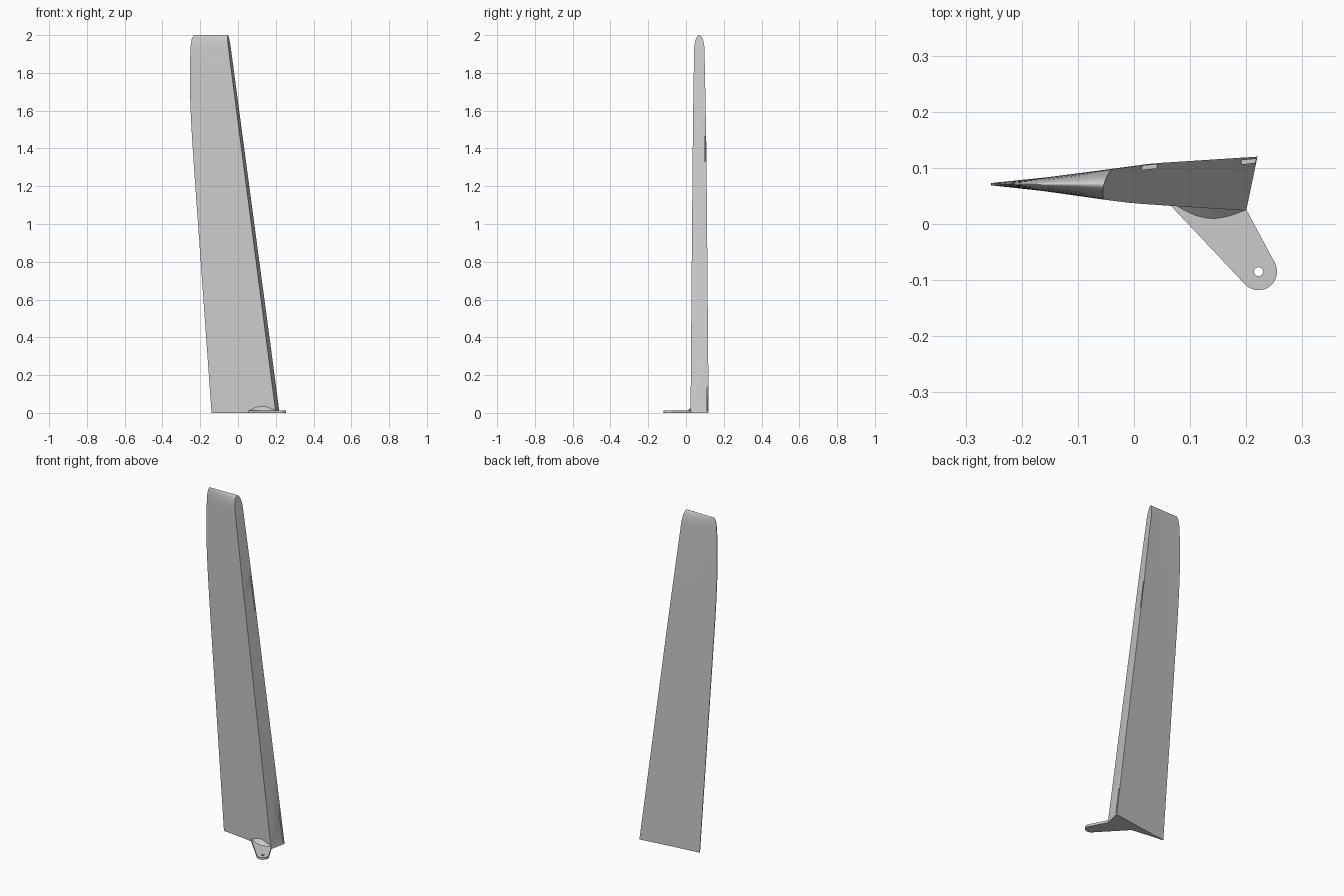
import bpy, bmesh, math
from mathutils import Vector, Matrix

if "Cube" in bpy.data.objects:
    bpy.data.objects.remove(bpy.data.objects["Cube"], do_unlink=True)

grey = bpy.data.materials.new("light_grey")
grey.use_nodes = True
grey.diffuse_color = (0.6, 0.6, 0.6, 1)
grey.node_tree.nodes["Principled BSDF"].inputs["Base Color"].default_value = (0.6, 0.6, 0.6, 1)


def finish(bm, name):
    bmesh.ops.recalc_face_normals(bm, faces=bm.faces)
    mesh = bpy.data.meshes.new(name)
    bm.to_mesh(mesh)
    bm.free()
    obj = bpy.data.objects.new(name, mesh)
    bpy.context.collection.objects.link(obj)
    mesh.materials.append(grey)
    return obj


def loft(name, rings):
    """Skin closed rings of points and cap both ends."""
    bm = bmesh.new()
    loops = [[bm.verts.new(p) for p in ring] for ring in rings]
    n = len(loops[0])
    for a, b in zip(loops, loops[1:]):
        for i in range(n):
            j = (i + 1) % n
            bm.faces.new((a[i], a[j], b[j], b[i]))
    bm.faces.new(loops[0][::-1])
    bm.faces.new(loops[-1])
    return finish(bm, name)


def select_only(obj):
    bpy.ops.object.select_all(action='DESELECT')
    obj.select_set(True)
    bpy.context.view_layer.objects.active = obj


def cut(obj, cutter):
    mod = obj.modifiers.new("cut", 'BOOLEAN')
    mod.operation, mod.solver, mod.object = 'DIFFERENCE', 'EXACT', cutter
    select_only(obj)
    bpy.ops.object.modifier_apply(modifier=mod.name)
    bpy.data.objects.remove(cutter, do_unlink=True)


def lerp_table(table, z):
    for (z0, v0), (z1, v1) in zip(table, table[1:]):
        if z <= z1:
            return v0 + (v1 - v0) * (z - z0) / (z1 - z0)
    return table[-1][1]


# Tapered blade with a rounded tip
TRAIL = [(0, -.14), (1.3, -.233), (1.45, -.243), (1.6, -.251), (1.72, -.255),
         (1.85, -.254), (1.94, -.251), (1.98, -.245), (2, -.235)]
FRONT = [(0, .024), (1, .032), (1.55, .037), (1.92, .043), (2, .044)]
BACK = [(0, .12), (1.4, .108), (1.92, .098), (2, .097)]
TIP = 1.92


def section(z):
    u = max(0, (z - TIP) / (2 - TIP))
    k = max(.03, math.sqrt(max(0, 1 - u * u)))
    tx = lerp_table(TRAIL, z)
    lead_front = Vector((.2 - .13 * z, lerp_table(FRONT, z), z))
    lead_back = Vector((.22 - .1335 * z, lerp_table(BACK, z), z))
    mid = (lead_front + lead_back) / 2
    lead_front = mid + (lead_front - mid) * k
    lead_back = mid + (lead_back - mid) * k
    trail_front = Vector((tx, .071 - .002 * k, z))
    trail_back = Vector((tx, .071 + .002 * k, z))
    # sides hollow very slightly toward the thin edge
    front_mid = trail_front.lerp(lead_front, .4) + Vector((0, .0015 * k, 0))
    back_mid = trail_back.lerp(lead_back, .4) - Vector((0, .0015 * k, 0))
    return [trail_front, front_mid, lead_front, lead_back, back_mid, trail_back]


heights = [0, .5, 1, 1.3, 1.45, 1.6, 1.72, 1.85]
heights += [TIP + (2 - TIP) * math.sin(math.radians(a)) for a in range(0, 91, 10)]
blade = loft("blade", [section(z) for z in heights])

# Two narrow hinge slots in the leading face
for z0, z1, x, y in ((.01, .21, .192, .110), (1.33, 1.53, .014, .1)):
    bm = bmesh.new()
    bmesh.ops.create_cube(bm, size=1)
    bmesh.ops.scale(bm, vec=(.1, .007, z1 - z0), verts=bm.verts)
    bmesh.ops.translate(bm, vec=(.05, 0, 0), verts=bm.verts)
    bmesh.ops.rotate(bm, matrix=Matrix.Rotation(math.radians(6), 3, 'Z'), verts=bm.verts)
    bmesh.ops.translate(bm, vec=(x, y, (z0 + z1) / 2), verts=bm.verts)
    cut(blade, finish(bm, "slot_cutter"))

# Control horn plate with a round end and a pin hole
cx, cy, r, thick = .222, -.085, .033, .013
outline = [(.055, .044)]
for i in range(25):
    a = math.radians(222 + (389 - 222) * i / 24)
    outline.append((cx + r * math.cos(a), cy + r * math.sin(a)))
outline.append((.2, .026))
horn = loft("control_horn", [[(x, y, z) for x, y in outline] for z in (0, thick)])
ring = [(cx + .008 * math.cos(t * math.tau / 24), cy + .008 * math.sin(t * math.tau / 24))
        for t in range(24)]
cut(horn, loft("pin_cutter", [[(x, y, z) for x, y in ring] for z in (-.1, .1)]))

# Lens-shaped fairing where the horn meets the blade
bm = bmesh.new()
low, high = [], []
N = 20
for i in range(N + 1):
    t = i / N
    x = .058 + (.2 - .058) * t
    y = .07 - .135 * (x + .14)
    s = math.sin(math.pi * t)
    low.append(bm.verts.new((x, y - .024 * s, thick - .001)))
    high.append(bm.verts.new((x, y + .002, thick + .024 * s)))
for i in range(N):
    bm.faces.new((low[i], low[i + 1], high[i + 1], high[i]))
bm.faces.new(low + high[::-1][:1] + high[:1])
fairing = finish(bm, "horn_fairing")

for obj in (blade, horn, fairing):
    select_only(obj)
    bpy.ops.object.shade_smooth_by_angle(angle=math.radians(30))
